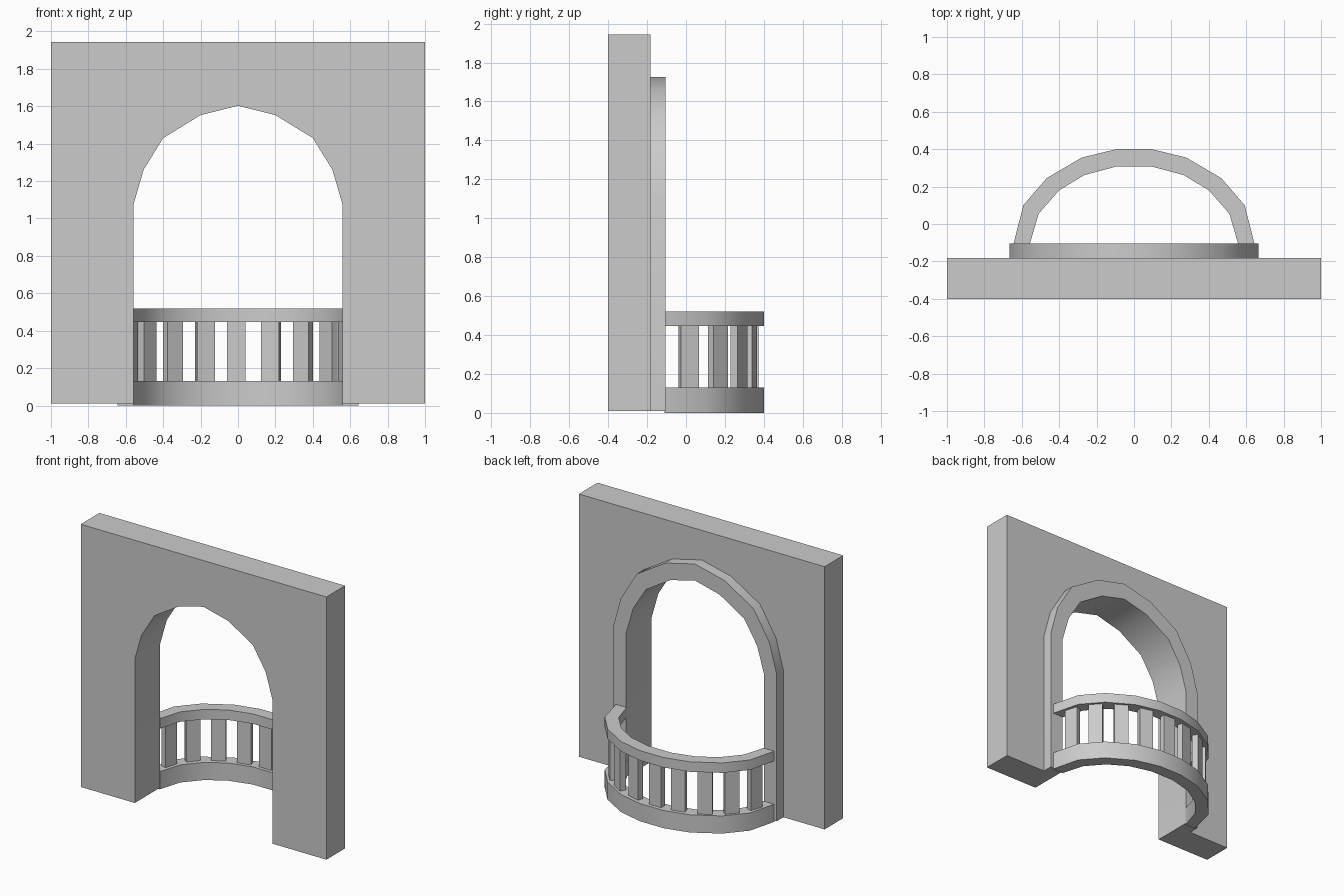
import bpy, bmesh, math
from mathutils import Matrix, Vector

if "Cube" in bpy.data.objects:
    bpy.data.objects.remove(bpy.data.objects["Cube"])


def finish(name, bm, smooth=True):
    bmesh.ops.recalc_face_normals(bm, faces=bm.faces)
    mesh = bpy.data.meshes.new(name)
    bm.to_mesh(mesh)
    bm.free()
    obj = bpy.data.objects.new(name, mesh)
    bpy.context.collection.objects.link(obj)
    if smooth:
        bpy.ops.object.select_all(action='DESELECT')
        obj.select_set(True)
        bpy.context.view_layer.objects.active = obj
        bpy.ops.object.shade_smooth_by_angle(angle=math.radians(35))
    return obj


def mirrored(half):
    """Right half of a path, outer end first -> whole path, right to left."""
    return half + [(-x, v) for x, v in reversed(half) if x > 1e-6]


def prism(name, outer, inner, start, end, axis):
    """Band between two outlines, extruded along y or z."""
    outline = outer + inner[::-1]
    bm = bmesh.new()
    if axis == 'y':
        pts = [Vector((a, start, b)) for a, b in outline]
        step = Vector((0, end - start, 0))
    else:
        pts = [Vector((a, b, start)) for a, b in outline]
        step = Vector((0, 0, end - start))
    face = bm.faces.new([bm.verts.new(p) for p in pts])
    res = bmesh.ops.extrude_face_region(bm, geom=[face], use_keep_orig=True)
    moved = [g for g in res['geom'] if isinstance(g, bmesh.types.BMVert)]
    bmesh.ops.translate(bm, verts=moved, vec=step)
    return finish(name, bm)


# Wall with arched opening
opening = mirrored([(0.56, 0.01), (0.56, 1.07), (0.505, 1.26), (0.40, 1.43),
                    (0.20, 1.553), (0, 1.603)])
wall_edge = [(1, 0.01), (1, 1.943), (-1, 1.943), (-1, 0.01)]
prism("wall", wall_edge, opening, -0.40, -0.183, 'y')

# Raised trim around the arch at the back
trim_edge = mirrored([(0.665, 0.01), (0.665, 1.09), (0.605, 1.31), (0.475, 1.525),
                      (0.24, 1.668), (0, 1.725)])
prism("arch_trim", trim_edge, opening, -0.183, -0.105, 'y')

# Curved balcony base and handrail
ring_out = mirrored([(0.645, -0.11), (0.592, 0.10), (0.467, 0.245),
                     (0.28, 0.355), (0.095, 0.40)])
ring_in = mirrored([(0.558, -0.11), (0.51, 0.055), (0.40, 0.18),
                    (0.265, 0.262), (0.095, 0.307)])
prism("balcony_base", ring_out, ring_in, 0.0, 0.13, 'z')
prism("handrail", ring_out, ring_in, 0.447, 0.52, 'z')

# Flat balusters turned to follow the curve: x, y, heading in degrees
half = [(0.57, 0.015, -73), (0.485, 0.165, -49), (0.347, 0.272, -31), (0.176, 0.332, -15)]
bars = half + [(-0.01, 0.352, 0)] + [(-x, y, -a) for x, y, a in half]
bm = bmesh.new()
for x, y, a in bars:
    m = (Matrix.Translation((x, y, 0.288)) @ Matrix.Rotation(math.radians(a), 4, 'Z')
         @ Matrix.Diagonal((0.098, 0.042, 0.33, 1)))
    bmesh.ops.create_cube(bm, size=1, matrix=m)
finish("balusters", bm, smooth=False)
